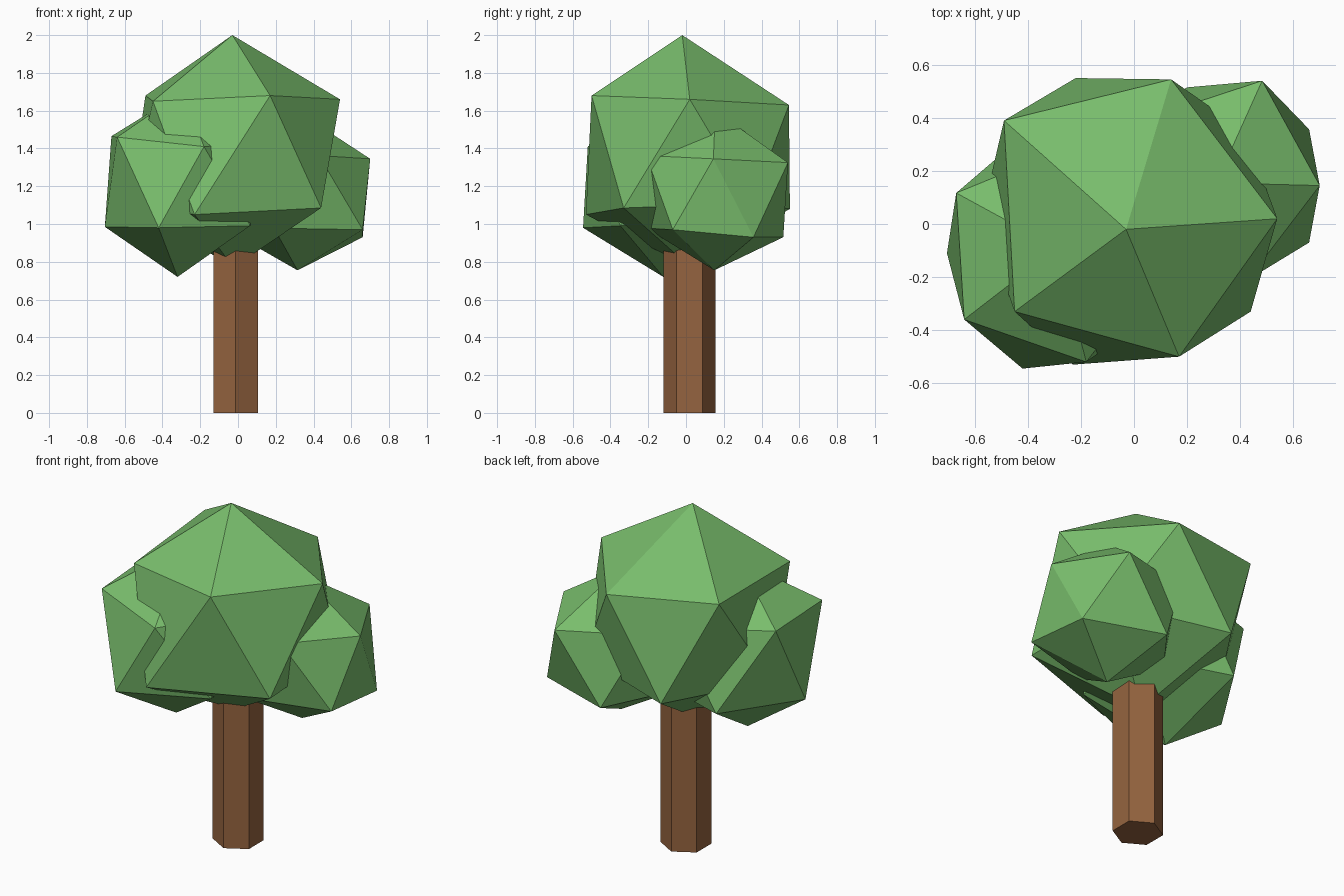
import bpy
import bmesh
from mathutils import Matrix, Vector

# Remove the default object
cube = bpy.data.objects.get("Cube")
if cube:
    bpy.data.objects.remove(cube, do_unlink=True)


def make_material(name, colour):
    material = bpy.data.materials.new(name)
    material.use_nodes = True
    rgba = (*colour, 1)
    material.diffuse_color = rgba
    for node in material.node_tree.nodes:
        if node.type == 'BSDF_PRINCIPLED':
            node.inputs["Base Color"].default_value = rgba
            node.inputs["Roughness"].default_value = 0.9
    return material


def finish(bm, name, material):
    bmesh.ops.recalc_face_normals(bm, faces=bm.faces)
    mesh = bpy.data.meshes.new(name)
    bm.to_mesh(mesh)
    bm.free()
    mesh.materials.append(material)
    obj = bpy.data.objects.new(name, mesh)
    bpy.context.scene.collection.objects.link(obj)
    return obj


def leaf_clump(name, centre, radius, corners, material):
    """A twenty-sided ball whose nearest corners are pulled to uneven spots."""
    bm = bmesh.new()
    bmesh.ops.create_icosphere(bm, subdivisions=1, radius=radius,
                               matrix=Matrix.Translation(centre))
    free_corners = list(bm.verts)
    for corner in map(Vector, corners):
        nearest = min(free_corners, key=lambda v: (v.co - corner).length)
        nearest.co = corner
        free_corners.remove(nearest)
    return finish(bm, name, material)


leaf_green = make_material("leaf green", (0.19, 0.51, 0.15))
bark_brown = make_material("bark brown", (0.30, 0.127, 0.05))

# Trunk: a straight six-sided post, with corners facing front and back
bm = bmesh.new()
bmesh.ops.create_cone(bm, cap_ends=True, segments=6, radius1=0.137, radius2=0.137,
                      depth=1, matrix=Matrix.Translation((-0.012, 0.018, 0.5)))
finish(bm, "trunk", bark_brown)

# Main crown
leaf_clump("main_crown", (-0.025, 0.025, 1.385), 0.615, [
    (-0.03, -0.02, 2), (0.14, 0.545, 1.63), (0.54, 0.02, 1.66),
    (0.17, -0.5, 1.68), (-0.45, -0.33, 1.65), (-0.49, 0.39, 1.68),
    (0.44, -0.33, 1.085), (-0.23, -0.53, 1.05), (-0.22, 0.55, 1.08),
], leaf_green)

# Lower clump on the model's right, leaning forward
leaf_clump("right_leaf_clump", (-0.29, -0.09, 1.21), 0.49, [
    (-0.64, -0.36, 1.46), (-0.42, -0.545, 0.98), (-0.705, -0.11, 0.985),
    (-0.67, 0.117, 1.465), (-0.32, -0.12, 0.72), (-0.18, -0.52, 1.41),
], leaf_green)

# Lower clump on the model's left, leaning back
leaf_clump("left_leaf_clump", (0.31, 0.155, 1.17), 0.43, [
    (0.7, 0.145, 1.345), (0.483, 0.54, 1.325), (0.66, 0.357, 0.93),
    (0.66, -0.07, 0.97), (0.315, 0.15, 0.755), (0.2, 0.515, 0.93),
], leaf_green)
